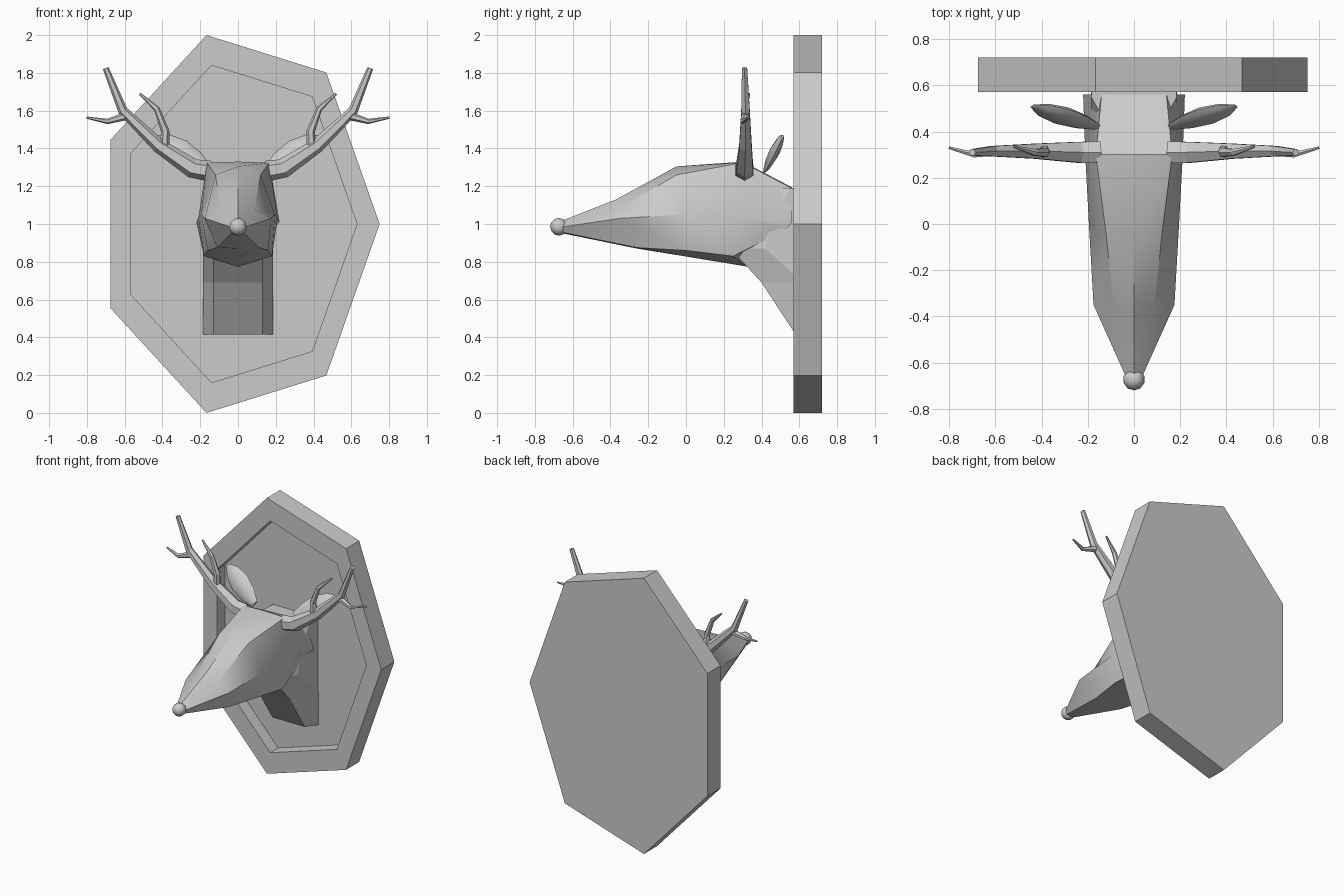
import bpy, bmesh, math
from mathutils import Vector

if "Cube" in bpy.data.objects:
    bpy.data.objects.remove(bpy.data.objects["Cube"])


def loft(name, rings, mirror=False, smooth=None):
    """Skin a list of equal-length point rings, cap both ends."""
    bm = bmesh.new()
    loops = [[bm.verts.new(p) for p in ring] for ring in rings]
    n = len(loops[0])
    for a, b in zip(loops, loops[1:]):
        for i in range(n):
            j = (i + 1) % n
            bm.faces.new((a[i], a[j], b[j], b[i]))
    bm.faces.new(loops[0])
    bm.faces.new(loops[-1])
    bmesh.ops.recalc_face_normals(bm, faces=bm.faces)
    me = bpy.data.meshes.new(name)
    bm.to_mesh(me)
    bm.free()
    ob = bpy.data.objects.new(name, me)
    bpy.context.collection.objects.link(ob)
    if mirror:
        ob.modifiers.new("Mirror", 'MIRROR').use_mirror_merge = False
    if smooth:
        shade(ob, smooth)
    return ob


def shade(ob, angle):
    bpy.ops.object.select_all(action='DESELECT')
    ob.select_set(True)
    bpy.context.view_layer.objects.active = ob
    bpy.ops.object.shade_smooth_by_angle(angle=math.radians(angle))


def both_sides(half):
    """Close a half outline running from the top centre to the bottom centre."""
    return half + [(-x, y, z) for x, y, z in half[-2:0:-1]]


def tube(name, path, radii, sides=6):
    """Tapered branch along a path, mirrored to the other side."""
    pts = [Vector(p) for p in path]
    rings = []
    for i, (p, r) in enumerate(zip(pts, radii)):
        t = (pts[min(i + 1, len(pts) - 1)] - pts[max(i - 1, 0)]).normalized()
        u = t.cross(Vector((0, 1, 0))).normalized()
        v = t.cross(u)
        rings.append([p + r * (math.cos(a) * u + math.sin(a) * v)
                      for a in (math.tau * k / sides for k in range(sides))])
    return loft(name, rings, mirror=True)


# Seven-sided wall plaque with a recessed centre
def heptagon(scale, y):
    return [(0.75 * scale * math.cos(a), y, 1 + 1.0257 * scale * math.sin(a))
            for a in (math.tau * k / 7 for k in range(7))]


loft("plaque", [heptagon(1, 0.72), heptagon(1, 0.57),
                heptagon(0.84, 0.57), heptagon(0.84, 0.66)])

# Head: muzzle tip, muzzle base, brow, crown, back of skull
head = [
    [(0, -.65, 1.02), (.02, -.65, 1.005), (.04, -.65, .985), (.03, -.65, .955), (0, -.65, .95)],
    [(0, -.37, 1.13), (.088, -.36, 1.08), (.175, -.35, 1.03), (.11, -.26, .875), (0, -.26, .87)],
    [(0, -.05, 1.305), (.12, -.05, 1.26), (.195, 0, 1.05), (.16, 0, .86), (0, 0, .828)],
    [(0, .30, 1.33), (.165, .30, 1.325), (.21, .28, 1.03), (.18, .25, .83), (0, .32, .775)],
    [(0, .56, 1.195), (.14, .56, 1.19), (.22, .56, 1.01), (.18, .53, .97), (0, .53, .96)],
]
loft("head", [both_sides(r) for r in head], smooth=35)

# Neck: faceted column sweeping down to the plaque
neck = [(.415, .58, .66), (.69, .40, .62), (.87, .235, .42), (1.0, .30, .45), (1.19, .45, .55)]
loft("neck", [[(.13, f, z), (.185, s, z), (.18, .67, z),
               (-.18, .67, z), (-.185, s, z), (-.13, f, z)] for z, f, s in neck])

# Nose
bpy.ops.mesh.primitive_ico_sphere_add(subdivisions=2, radius=0.047, location=(0, -.673, .985))
nose = bpy.context.object
nose.name = "nose"
shade(nose, 35)

# Antlers: main beam and two tines
tube("antler_beam", [(.15, .31, 1.28), (.24, .31, 1.295), (.42, .315, 1.415),
                     (.61, .315, 1.60), (.70, .31, 1.825)],
     [.055, .052, .038, .026, .016])
tube("antler_inner_tine", [(.39, .315, 1.40), (.385, .31, 1.49), (.43, .31, 1.61), (.52, .335, 1.69)],
     [.028, .022, .016, .006])
tube("antler_outer_tine", [(.60, .315, 1.57), (.69, .30, 1.543), (.80, .33, 1.563)],
     [.022, .014, .006])

# Ears: flattened leaf shapes
base, tip = Vector((.16, .42, 1.29)), Vector((.44, .51, 1.46))
axis = (tip - base).normalized()
wide = Vector((-.4, .35, .85))
wide = (wide - wide.dot(axis) * axis).normalized()
thin = axis.cross(wide)
ear = [[base.lerp(tip, t) + s * (.075 * math.cos(a) * wide + .028 * math.sin(a) * thin)
        for a in (math.tau * k / 8 for k in range(8))]
       for t, s in ((0, .35), (.25, .8), (.55, 1), (.82, .75), (1, .2))]
loft("ear", ear, mirror=True, smooth=40)
